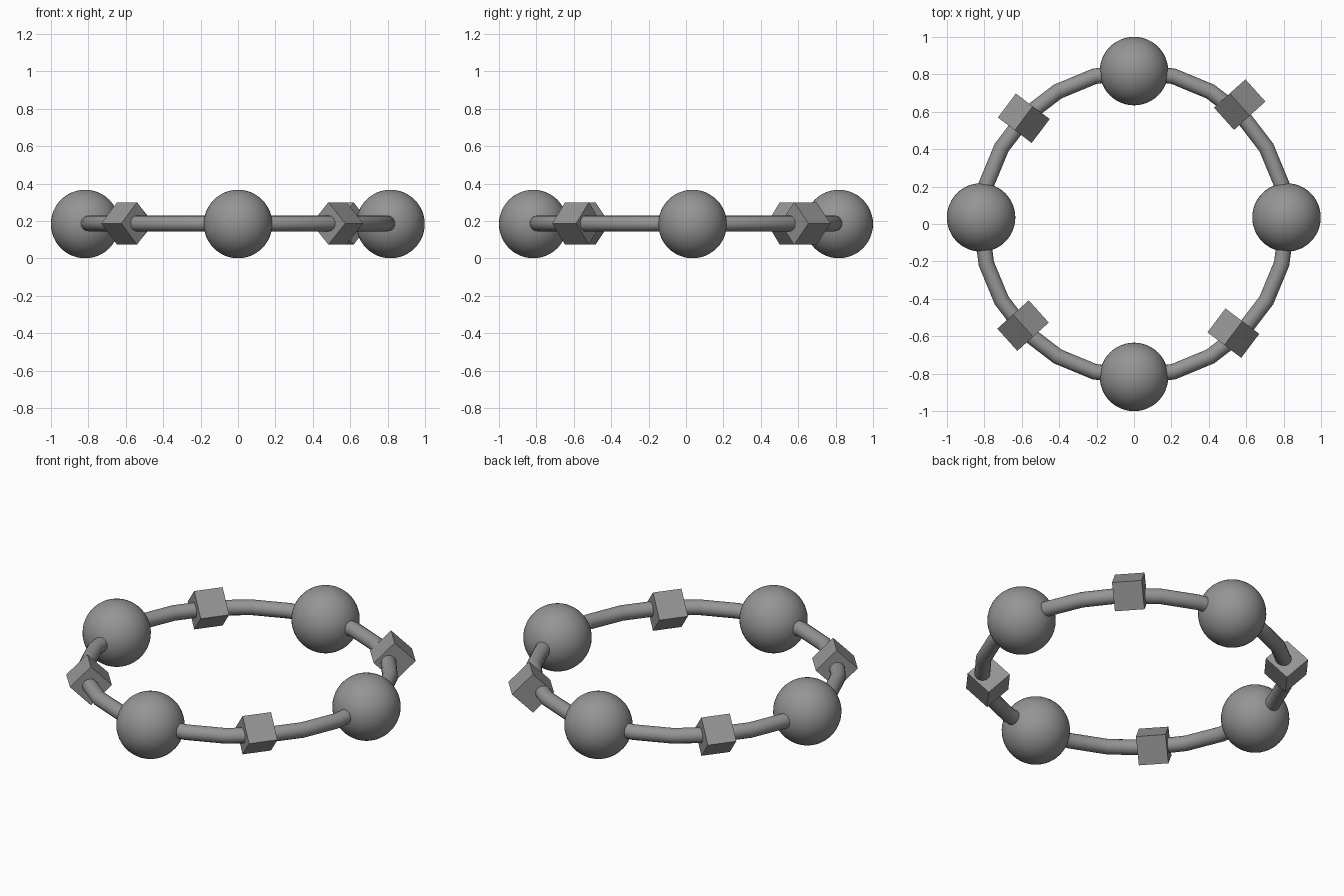
import bpy
from math import radians

if "Cube" in bpy.data.objects:
    bpy.data.objects.remove(bpy.data.objects["Cube"])

Z = 0.184        # height of the ring's centre plane
RING = 0.817     # ring radius


def smooth(obj, name):
    obj.name = name
    bpy.ops.object.shade_smooth_by_angle(angle=radians(40))


# Thin ring with visible bends
bpy.ops.mesh.primitive_torus_add(major_segments=24, minor_segments=16,
                                 major_radius=RING, minor_radius=0.042,
                                 location=(0, 0, Z + 0.003))
smooth(bpy.context.object, "ring")

# Four large round beads
beads = {"front": (0, -RING), "back": (0, RING),
         "left": (-RING, 0.035), "right": (RING - 0.002, 0.035)}
for side, (x, y) in beads.items():
    bpy.ops.mesh.primitive_uv_sphere_add(segments=48, ring_count=24,
                                         radius=0.183, location=(x, y, Z))
    smooth(bpy.context.object, side + "_round_bead")

# Four cube beads, tipped 45 degrees about the ring's direction
cubes = {"back_left": (-0.589, 0.565, 53), "back_right": (0.565, 0.638, -48),
         "front_left": (-0.593, -0.543, -48), "front_right": (0.531, -0.583, 53)}
for side, (x, y, turn) in cubes.items():
    bpy.ops.mesh.primitive_cube_add(size=0.16, location=(x, y, Z + 0.003),
                                    rotation=(radians(45), 0, radians(turn)))
    bpy.context.object.name = side + "_cube_bead"

# Dark grey finish
grey = bpy.data.materials.new("dark_grey")
grey.diffuse_color = (0.3, 0.3, 0.3, 1)
grey.use_nodes = True
grey.node_tree.nodes["Principled BSDF"].inputs["Base Color"].default_value = grey.diffuse_color
for obj in bpy.data.objects:
    obj.data.materials.append(grey)
